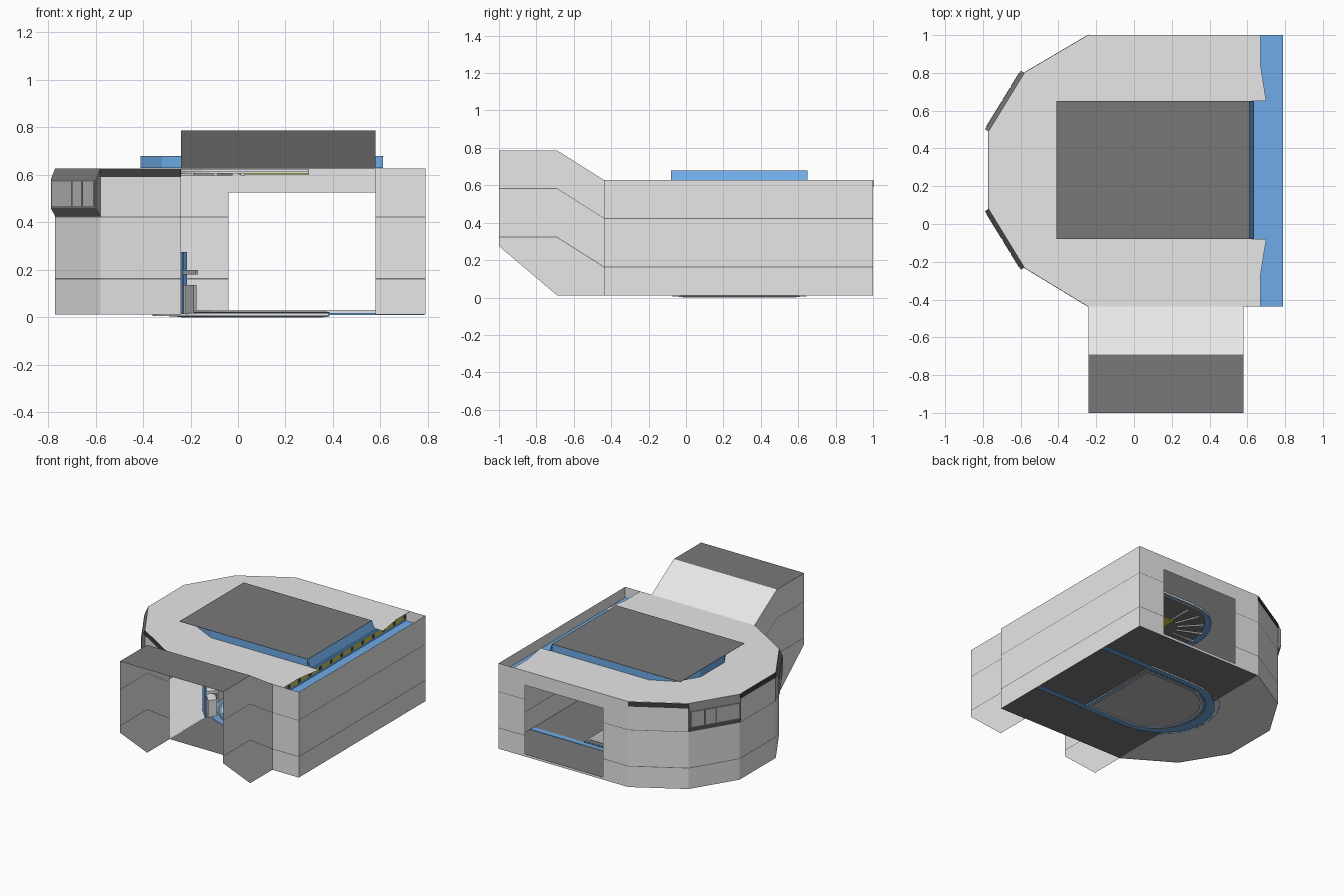
import bpy, math
from mathutils import Vector

cube = bpy.data.objects.get("Cube")
if cube:
    bpy.data.objects.remove(cube)


def material(name, r, g, b):
    m = bpy.data.materials.new(name)
    m.use_nodes = True
    m.diffuse_color = (r, g, b, 1)
    m.node_tree.nodes["Principled BSDF"].inputs["Base Color"].default_value = (r, g, b, 1)
    return m


LIGHT = material("light grey panel", .84, .84, .84)
DARK = material("dark grey panel", .19, .19, .19)
CHARCOAL = material("charcoal trim", .05, .05, .05)
GLASS = material("grey window", .5, .5, .5)
BLUE = material("blue trim", .16, .42, .82)
YELLOW = material("yellow hazard", .65, .58, .05)


def mesh(name, verts, faces, *mats):
    me = bpy.data.meshes.new(name)
    me.from_pydata([tuple(v) for v in verts], [], faces)
    for m in mats:
        me.materials.append(m)
    ob = bpy.data.objects.new(name, me)
    bpy.context.collection.objects.link(ob)
    return ob


def prism(name, pts, z0, z1, side, cap=None):
    """Closed upright prism over an outline, with an optional cap colour."""
    n = len(pts)
    verts = [(x, y, z) for z in (z0, z1) for x, y in pts]
    faces = [tuple(reversed(range(n))), tuple(range(n, 2 * n))]
    faces += [(i, (i + 1) % n, n + (i + 1) % n, n + i) for i in range(n)]
    ob = mesh(name, verts, faces, side, cap or side)
    for p in ob.data.polygons[:2]:
        p.material_index = 1


def box(name, x0, x1, y0, y1, z0, z1, mat):
    prism(name, [(x0, y0), (x1, y0), (x1, y1), (x0, y1)], z0, z1, mat)


def sheet(name, pts, mat):
    mesh(name, pts, [tuple(range(len(pts)))], mat)


MID = .285          # centre line of the main hall
FRONT, BACK = -.437, 1
LEVELS = [.012, .15, .16, .165, .421, .425, .627]

# Faceted end of the hall, from the back to the front
half = [(-.24, BACK), (-.58, .8), (-.77, .49)]
facets = half + [(x, 2 * MID - y) for x, y in reversed(half)]
facets[-1] = (-.24, FRONT)


def rise(y):
    """How far the corridor climbs above the hall."""
    return .16 * min(1, max(0, (FRONT - y) / .25))


def wall(name, path):
    """Upright wall panels that follow a path, with two dark seams."""
    verts, faces, n = [], [], len(LEVELS)
    for x, y in path:
        for k, z in enumerate(LEVELS):
            low = .275 if y < -.9 else .012
            verts.append((x, y, low if k == 0 else z + rise(y)))
    for i in range(len(path) - 1):
        for k in range(n - 1):
            a, b = i * n + k, (i + 1) * n + k
            faces.append((a, b, b + 1, a + 1))
    ob = mesh(name, verts, faces, LIGHT, DARK)
    for i, p in enumerate(ob.data.polygons):
        p.material_index = int(i % (n - 1) in (2, 4))


# Outer shell
wall("left_wall", [(.58, -1), (.58, -.69), (.58, FRONT), (.79, FRONT), (.79, BACK), (.58, BACK)])
wall("right_wall", [(-.04, BACK)] + facets + [(-.24, -.69), (-.24, -1)])
sheet("back_lintel", [(.58, BACK, .525), (-.04, BACK, .525), (-.04, BACK, .627), (.58, BACK, .627)], LIGHT)
sheet("back_sill", [(.58, BACK, .012), (-.04, BACK, .012), (-.04, BACK, .03), (.58, BACK, .03)], LIGHT)

# Corridor roof; the corridor is open below
sheet("corridor_roof", [(-.24, -1, .787), (.58, -1, .787), (.58, -.69, .787), (-.24, -.69, .787)], DARK)
sheet("corridor_roof_slope", [(-.24, -.69, .787), (.58, -.69, .787), (.58, FRONT, .627), (-.24, FRONT, .627)], LIGHT)

# Hall roof with the stepped edge beside the gutter
edge = [(.67, FRONT), (.67, -.27), (.7, -.08)]
step = [(.62, -.08), (.62, .65)]
roof = facets + edge + step + [(x, 2 * MID - y) for x, y in reversed(edge)]
roof[-1] = (.67, BACK)
sheet("hall_roof", [(x, y, .627) for x, y in roof], LIGHT)

# Flat gutter, its inner side and the hazard strip
sheet("gutter", [(.635, FRONT, .55), (.79, FRONT, .55), (.79, BACK, .55), (.635, BACK, .55)], BLUE)
sheet("gutter_side", [(.635, FRONT, .55), (.635, BACK, .55), (.635, BACK, .626), (.635, FRONT, .626)], BLUE)
count = 48
span = (BACK - FRONT) / count
verts, faces = [], []
for i in range(count + 1):
    y = FRONT + i * span
    verts += [(.638, y, .568), (.638, y, .596)]
    if i < count:
        faces.append((2 * i, 2 * i + 2, 2 * i + 3, 2 * i + 1))
hazard = mesh("hazard_strip", verts, faces, YELLOW, CHARCOAL)
for i, p in enumerate(hazard.data.polygons):
    p.material_index = int(i % 4 == 3)

# Raised skylight: blue faceted sides below a flat dark lid
bow = [(-.16, .65), (-.32, .57), (-.41, .42)]
bow += [(x, 2 * MID - y) for x, y in reversed(bow)]
prism("skylight_sides", [(.61, -.08), (.61, .65)] + bow, .628, .677, BLUE)
sheet("skylight_slope", [(.611, -.08, .676), (.635, -.08, .62), (.635, .65, .62), (.611, .65, .676)], BLUE)
box("skylight_lid", -.41, .612, -.08, .65, .677, .679, DARK)


def facet_part(name, a, b, s0, s1, profile, mat):
    """Extrude an (offset, z) profile along part of a wall facet."""
    a, b = Vector((*a, 0)), Vector((*b, 0))
    out = (b - a).normalized().cross(Vector((0, 0, 1)))
    n = len(profile)
    verts = [a.lerp(b, s) + out * o + Vector((0, 0, z)) for s in (s0, s1) for o, z in profile]
    faces = [tuple(range(n)), tuple(reversed(range(n, 2 * n)))]
    faces += [(i, n + i, n + (i + 1) % n, (i + 1) % n) for i in range(n)]
    mesh(name, verts, faces, mat)


# Window boxes on the two diagonal facets, eave trim on the others
for i, (a, b) in enumerate(zip(facets, facets[1:])):
    if i in (1, 3):
        facet_part(f"window_frame_{i}", a, b, 0, 1, [(0, .425), (.022, .46), (.022, .58), (0, .627)], DARK)
        cuts = [(.04, .47), (.5, .7), (.73, .96)]
        if i == 1:
            cuts = [(1 - q, 1 - p) for p, q in cuts]
        for j, (p, q) in enumerate(cuts):
            facet_part(f"window_{i}_{j}", a, b, p, q, [(.02, .468), (.025, .468), (.025, .573), (.02, .573)], GLASS)
    else:
        facet_part(f"eave_trim_{i}", a, b, 0, 1, [(0, .592), (.003, .592), (.003, .625), (0, .625)], CHARCOAL)


def rounded_end(x_flat, x_tip, reach, straight=.02):
    """Outline with a flat left side and a faceted round right end."""
    pts = [(x_flat, MID + reach), (x_flat, MID - reach)]
    for k in range(13):
        t = math.pi * (1.5 - k / 12)
        pts.append((straight + (straight - x_tip) * math.cos(t), MID + reach * math.sin(t)))
    return pts[::-1]


# Floor: dark deck, lighter floor in the faceted end
sheet("hall_floor", [(-.24, FRONT, .014), (.79, FRONT, .014), (.79, BACK, .014), (-.24, BACK, .014)], DARK)
sheet("end_floor", [(x, y, .0145) for x, y in facets], LIGHT)

# Hatch under the floor, its rims, and the blue floor markings
prism("floor_ring", rounded_end(.38, -.36, .36), .005, .018, LIGHT, BLUE)
prism("ring_infill", rounded_end(.385, -.29, .325), .004, .02, DARK)
prism("hatch_outline", rounded_end(.385, -.27, .318), .003, .022, BLUE)
prism("hatch_rim", rounded_end(.375, -.255, .305), .001, .026, LIGHT)
prism("hatch_seam", rounded_end(.365, -.245, .295), .0005, .027, LIGHT, CHARCOAL)
prism("hatch", rounded_end(.36, -.24, .29), 0, .03, LIGHT, GLASS)
for side in (-1, 1):
    y = MID + side * .34
    box(f"floor_stripe_{side}", .1, .785, y - .02, y + .02, .009, .017, BLUE)


def arc_block(name, r0, r1, t0, t1, z0, z1, mat):
    """Block between two radii of the rounded end."""
    spots = [(r1, t0), (r1, t1), (r0, t1), (r0, t0)]
    prism(name, [(.02 + r * math.cos(t), MID + r * math.sin(t)) for r, t in spots], z0, z1, mat)


# Curved console inside the rounded end
for k in range(6):
    t0, t1 = (math.pi * (.7 + .1 * j) for j in (k, k + .85))
    arc_block(f"console_base_{k}", .33, .39, t0, t1, .014, .135, LIGHT)
    arc_block(f"console_panel_{k}", .32, .4, t0, t1, .18, .2, LIGHT)
    arc_block(f"console_back_{k}", .4, .41, t0, t1, .014, .275, BLUE)

# Ceiling fan under the skylight: blue tip, dark field, light beams, yellow core
prism("ceiling_trim", rounded_end(.3, -.32, .36), .612, .625, LIGHT, BLUE)
prism("ceiling_panel", rounded_end(.3, -.26, .34), .606, .614, LIGHT, DARK)
box("ceiling_core", .0, .3, MID - .13, MID + .13, .601, .608, YELLOW)
for k in range(9):
    t = math.pi * (.5 + k / 8)
    arc_block(f"ceiling_beam_{k}", .12, .3, t - .03, t + .03, .598, .608, LIGHT)
